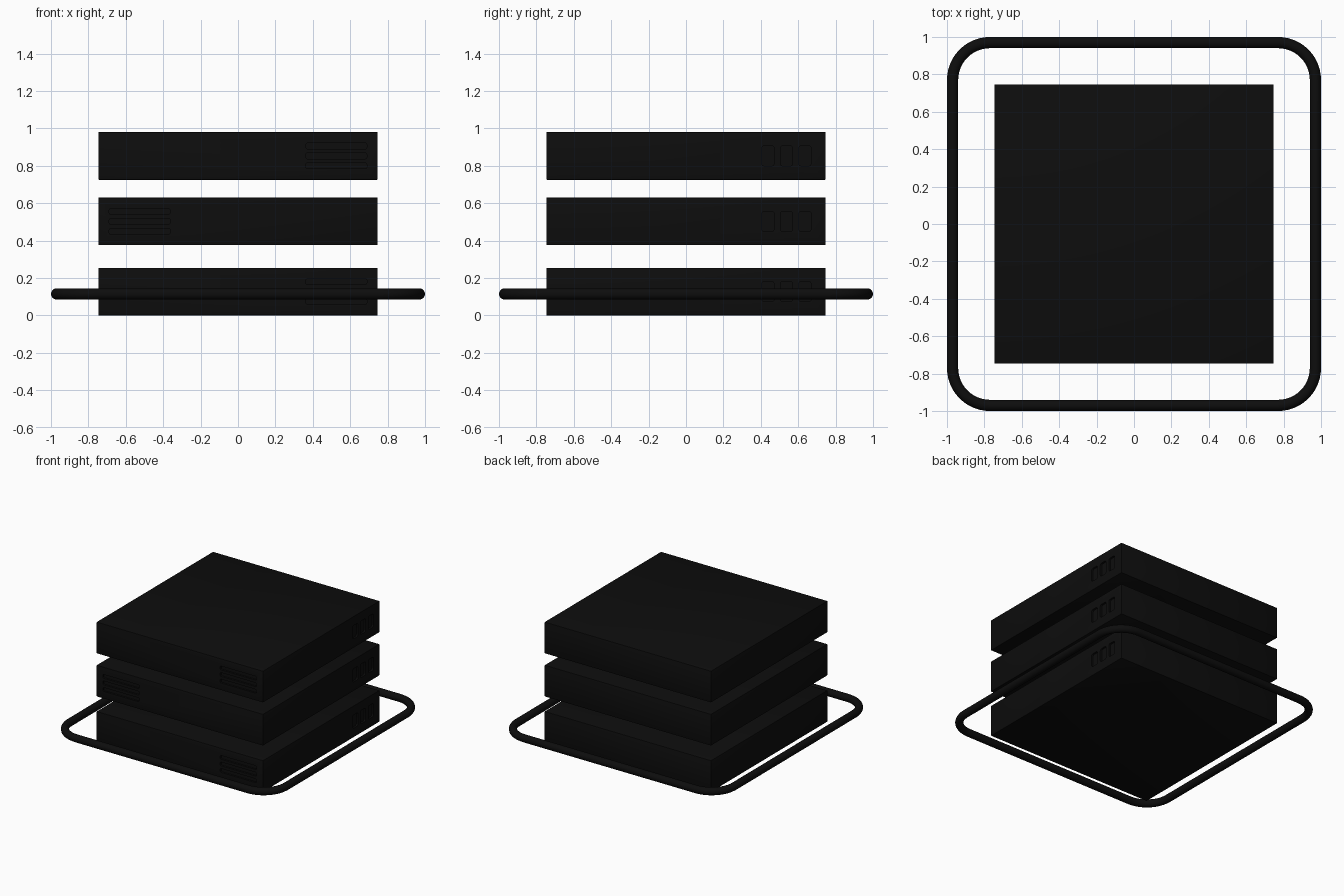
import bpy, math
from mathutils import Matrix, Vector

if "Cube" in bpy.data.objects:
    bpy.data.objects.remove(bpy.data.objects["Cube"])

black = bpy.data.materials.new("black")
black.diffuse_color = (0.004, 0.004, 0.004, 1)
black.use_nodes = True
black.node_tree.nodes["Principled BSDF"].inputs["Base Color"].default_value = black.diffuse_color


def link(name, data):
    ob = bpy.data.objects.new(name, data)
    bpy.context.collection.objects.link(ob)
    return ob


def activate(ob):
    bpy.ops.object.select_all(action='DESELECT')
    ob.select_set(True)
    bpy.context.view_layer.objects.active = ob


def box(name, center, size, bevel, segments):
    bpy.ops.mesh.primitive_cube_add(size=1, location=center)
    ob = bpy.context.object
    ob.name = name
    ob.scale = size
    bpy.ops.object.transform_apply(location=False, scale=True)
    mod = ob.modifiers.new("bevel", 'BEVEL')
    mod.width, mod.segments = bevel, segments
    bpy.ops.object.modifier_apply(modifier="bevel")
    return ob


def rounded_outline(w, h, r, n):
    pts = []
    for k, (sx, sy) in enumerate([(1, 1), (-1, 1), (-1, -1), (1, -1)]):
        for i in range(n + 1):
            a = math.pi / 2 * (k + i / n)
            pts.append((sx * (w / 2 - r) + r * math.cos(a),
                        sy * (h / 2 - r) + r * math.sin(a)))
    return pts


def slot_cutter(center, w, h, r, depth, side):
    # rounded prism straddling the wall, facing the front or the right
    pts = rounded_outline(w, h, r, 4)
    n = len(pts)
    verts = [Vector((x, y, z)) for z in (-depth, depth) for x, y in pts]
    turn = Matrix.Rotation(math.pi / 2, 3, 'X')
    if side == 'right':
        turn = Matrix.Rotation(math.pi / 2, 3, 'Z') @ turn
    faces = [list(range(n))[::-1], list(range(n, 2 * n))]
    faces += [(i, (i + 1) % n, n + (i + 1) % n, n + i) for i in range(n)]
    me = bpy.data.meshes.new("slot_cutter")
    me.from_pydata([turn @ v + Vector(center) for v in verts], [], faces)
    ob = link("slot_cutter", me)
    ob.hide_render = True
    return ob


# three stacked server units with recessed vents and side ports
HALF, HEIGHT = 0.747, 0.255
units = [("bottom_unit", 0.1275, 1), ("middle_unit", 0.503, -1), ("top_unit", 0.853, 1)]
for name, zc, sign in units:
    unit = box(name, (0, 0, zc), (2 * HALF, 2 * HALF, HEIGHT), 0.004, 2)
    cutters = []
    for i in (-1, 0, 1):
        cutters.append(slot_cutter((sign * 0.526, -HALF, zc + i * 0.053),
                                   0.325, 0.031, 0.008, 0.015, 'front'))
        cutters.append(slot_cutter((HALF, 0.537 + i * 0.099, zc),
                                   0.066, 0.108, 0.014, 0.015, 'right'))
    activate(unit)
    for c in cutters:
        mod = unit.modifiers.new("cut", 'BOOLEAN')
        mod.object, mod.operation, mod.solver = c, 'DIFFERENCE', 'EXACT'
        bpy.ops.object.modifier_apply(modifier=mod.name)
        bpy.data.objects.remove(c)
    unit.data.materials.clear()
    unit.data.materials.append(black)
    bpy.ops.object.shade_smooth_by_angle(angle=math.radians(30))

# round tube running around the base
curve = bpy.data.curves.new("base_ring", 'CURVE')
curve.dimensions = '3D'
curve.bevel_depth, curve.bevel_resolution = 0.03, 6
path = rounded_outline(1.94, 1.94, 0.2, 12)
spline = curve.splines.new('POLY')
spline.points.add(len(path) - 1)
for p, (x, y) in zip(spline.points, path):
    p.co = (x, y, 0.115, 1)
spline.use_cyclic_u = True
ring = link("base_ring", curve)
activate(ring)
bpy.ops.object.convert(target='MESH')
ring = bpy.context.object
ring.data.materials.clear()
ring.data.materials.append(black)
bpy.ops.object.shade_smooth_by_angle(angle=math.radians(40))
